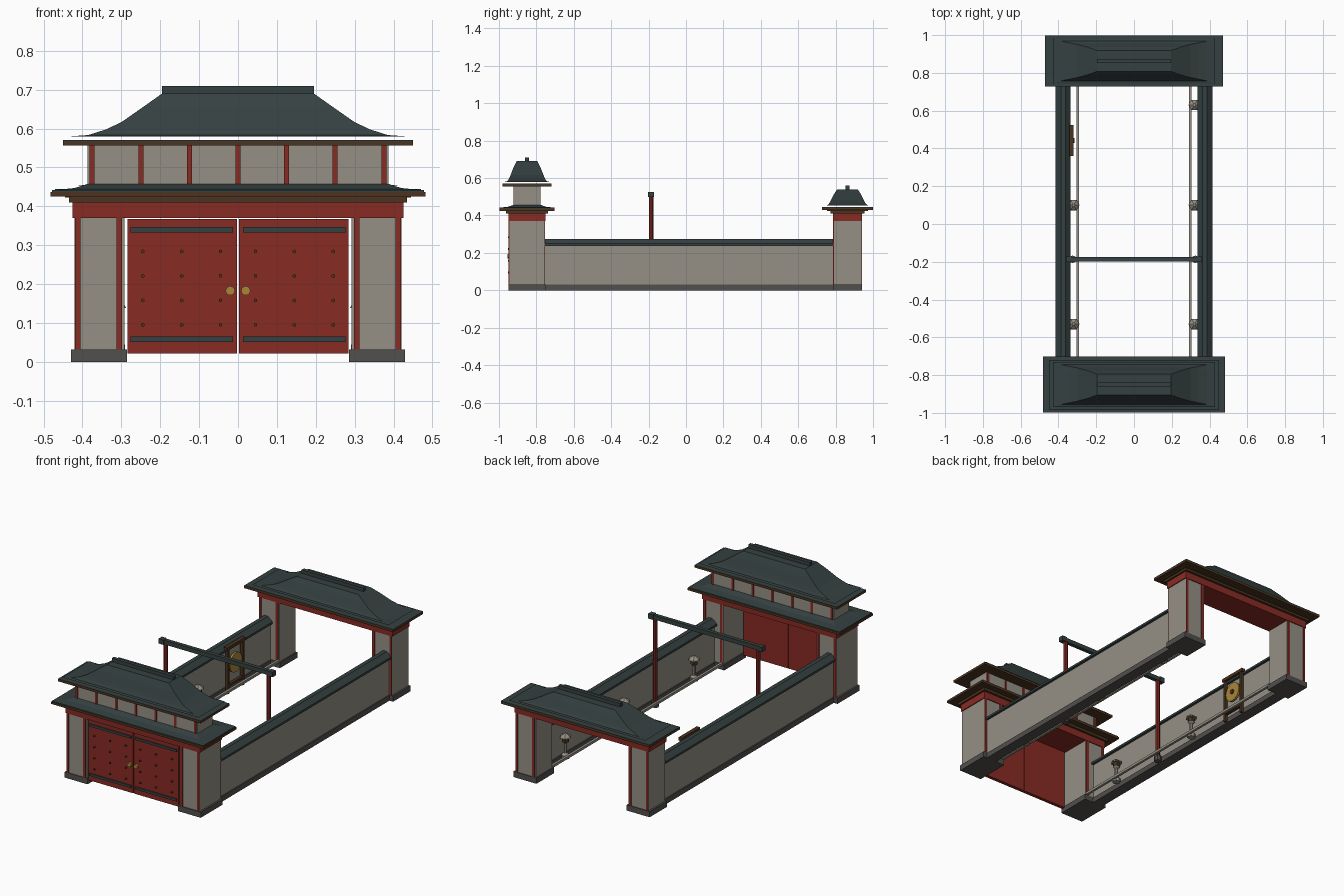
import bpy, bmesh, math
from mathutils import Matrix

cube = bpy.data.objects.get("Cube")
if cube:
    bpy.data.objects.remove(cube, do_unlink=True)


def material(name, r, g, b):
    m = bpy.data.materials.new(name)
    m.use_nodes = True
    m.diffuse_color = (r, g, b, 1)
    m.node_tree.nodes["Principled BSDF"].inputs["Base Color"].default_value = (r, g, b, 1)
    return m


STONE = material("warm stone", .30, .28, .235)
BASE = material("dark stone", .085, .08, .075)
TILE = material("slate tile", .036, .052, .052)
RED = material("red lacquer", .25, .024, .017)
WOOD = material("brown wood", .07, .034, .014)
GOLD = material("gold", .40, .24, .04)


def finish(name, bm, mat):
    bmesh.ops.recalc_face_normals(bm, faces=bm.faces)
    mesh = bpy.data.meshes.new(name)
    bm.to_mesh(mesh)
    bm.free()
    mesh.materials.append(mat)
    ob = bpy.data.objects.new(name, mesh)
    bpy.context.collection.objects.link(ob)
    return ob


def box(name, mat, x, y, z):
    """Box from (low, high) pairs on each axis."""
    bm = bmesh.new()
    size = [p[1] - p[0] for p in (x, y, z)]
    mid = [(p[0] + p[1]) / 2 for p in (x, y, z)]
    bmesh.ops.create_cube(bm, size=1, matrix=Matrix.Translation(mid) @ Matrix.Diagonal((*size, 1)))
    return finish(name, bm, mat)


def pair(name, mat, x, y, z):
    """Box mirrored across x = 0."""
    box("left_" + name, mat, x, y, z)
    box("right_" + name, mat, (-x[1], -x[0]), y, z)


def around(c, half):
    return (c - half, c + half)


def skin(name, mat, rings):
    """Closed skin through rings of points."""
    bm = bmesh.new()
    loops = [[bm.verts.new(p) for p in ring] for ring in rings]
    n = len(loops[0])
    for a, b in zip(loops, loops[1:]):
        for i in range(n):
            bm.faces.new((a[i], a[(i + 1) % n], b[(i + 1) % n], b[i]))
    bm.faces.new(loops[0])
    bm.faces.new(loops[-1])
    return finish(name, bm, mat)


def hip(name, cy, steps):
    """Hipped roof from (half width, half depth, height) steps."""
    signs = ((-1, -1), (1, -1), (1, 1), (-1, 1))
    return skin(name, TILE, [[(sx * w, cy + sy * d, z) for sx, sy in signs] for w, d, z in steps])


def lathe(name, mat, x, y, profile, sides=8):
    turn = [i * math.tau / sides for i in range(sides)]
    return skin(name, mat, [[(x + r * math.cos(t), y + r * math.sin(t), z) for t in turn] for r, z in profile])


def disc(name, mat, centre, radius, depth, axis, sides=12):
    bm = bmesh.new()
    rot = Matrix.Rotation(math.pi / 2, 4, axis)
    bmesh.ops.create_cone(bm, cap_ends=True, segments=sides, radius1=radius, radius2=radius,
                          depth=depth, matrix=Matrix.Translation(centre) @ rot)
    return finish(name, bm, mat)


def curved_roof(name, cy, z, height):
    """Concave hipped roof with a ridge beam."""
    shape = ((.43, .12, 0), (.385, .105, .03), (.34, .096, .16), (.30, .088, .33), (.245, .073, .68), (.195, .055, 1))
    hip(name, cy, [(w, d, z + t * height) for w, d, t in shape])
    box(name + "_ridge", TILE, (-.195, .195), around(cy, .01), (z + height - .01, z + height + .02))


def gate_base(name, y, cy, depth):
    """Pillars, corner posts, lintel and eaves shared by both gates."""
    low, high = y
    pair(name + "_plinth", BASE, (.285, .43), (low - .005, high + .005), (0, .032))
    pair(name + "_pillar", STONE, (.292, .42), y, (.03, .372))
    for face in y:
        for x in ((.298, .313), (.405, .419)):
            pair(name + "_post", RED, x, around(face, .004), (.03, .372))
    box(name + "_lintel", RED, (-.425, .425), (low - .005, high + .005), (.37, .41))
    box(name + "_bracket_beam", WOOD, (-.435, .435), (low - .018, high + .018), (.41, .425))
    return depth


# Front gate
FY = -.85
gate_base("front_gate", (-.945, -.757), FY, .145)
box("front_eave", WOOD, (-.482, .482), around(FY, .148), (.425, .437))
box("front_eave_tiles", TILE, (-.478, .478), around(FY, .146), (.437, .442))
hip("front_skirt_roof", FY, ((.47, .143, .442), (.42, .10, .447), (.385, .07, .458)))

# Upper storey
box("upper_storey", STONE, (-.387, .387), around(FY, .069), (.44, .556))
for i in range(-3, 4):
    for side in (-1, 1):
        box("upper_column", RED, around(i * .125, .0065), around(FY + side * .069, .004), (.445, .556))
box("upper_eave", WOOD, (-.45, .45), around(FY, .131), (.556, .567))
box("upper_eave_tiles", TILE, (-.45, .45), around(FY, .131), (.567, .570))
curved_roof("upper_roof", FY, .58, .11)

# Double door with bands, studs and handles
pair("door", RED, (.002, .284), (-.943, -.923), (.022, .367))
for z in (.058, .340):
    pair("door_band", TILE, (.013, .276), (-.949, -.942), around(z, .007))
for side in (-1, 1):
    for col in range(3):
        for row in range(4):
            disc("door_stud", WOOD, (side * (.045 + col * .1), -.946, .095 + row * .063), .005, .012, 'X', 6)
    disc("door_handle", GOLD, (side * .02, -.948, .183), .012, .014, 'X')

# Back gate
BY = .863
gate_base("back_gate", (.79, .937), BY, .136)
box("back_eave", WOOD, (-.47, .47), around(BY, .136), (.430, .441))
box("back_bearer", WOOD, (-.445, .445), around(BY, .11), (.423, .431))
box("back_eave_tiles", TILE, (-.47, .47), around(BY, .136), (.441, .445))
curved_roof("back_roof", BY, .453, .087)

# Side walls with ridged tile caps
for side in (-1, 1):
    label = "left" if side > 0 else "right"
    cx = side * .375
    box(label + "_wall", STONE, around(cx, .026), (-.757, .79), (.02, .245))
    box(label + "_wall_plinth", BASE, around(cx, .032), (-.757, .79), (0, .03))
    section = ((-.04, .238), (.04, .238), (.04, .25), (.012, .274), (-.012, .274), (-.04, .25))
    skin(label + "_wall_cap", TILE, [[(cx + dx, y, z) for dx, z in section] for y in (-.76, .795)])
    # Low rail along the foot of the wall
    box(label + "_rail", STONE, around(side * .297, .007), (-.75, .79), (.03, .044))

# Crossing arch
for side in (-1, 1):
    lathe("arch_post", RED, side * .325, -.187, ((.012, .02), (.012, .505)))
    lathe("arch_post_base", BASE, side * .325, -.187, ((.02, 0), (.02, .03)))
    box("arch_beam_end", TILE, around(side * .345, .015), around(-.187, .015), (.498, .526))
box("arch_beam", TILE, (-.345, .345), around(-.187, .011), (.50, .524))

# Stone lanterns
for x, y in ((-.32, -.53), (-.32, .10), (.32, -.53), (.32, .10), (.32, .63)):
    lathe("lantern_stand", STONE, x, y, ((.022, .02), (.022, .04), (.009, .05), (.009, .105), (.02, .115)))
    lathe("lantern_light", WOOD, x, y, ((.02, .115), (.02, .138)), 6)
    lathe("lantern_cap", STONE, x, y, ((.032, .138), (.028, .146), (.008, .16)), 6)

# Gong in its frame
for y in (.375, .51):
    box("gong_post", WOOD, around(-.33, .008), around(y, .007), (0, .255))
box("gong_top", WOOD, around(-.331, .011), (.36, .525), (.25, .268))
box("gong_foot", WOOD, around(-.33, .008), (.375, .51), (.04, .052))
disc("gong", GOLD, (-.328, .4425, .155), .055, .012, 'Y', 20)
disc("gong_boss", WOOD, (-.32, .4425, .155), .014, .008, 'Y', 12)
